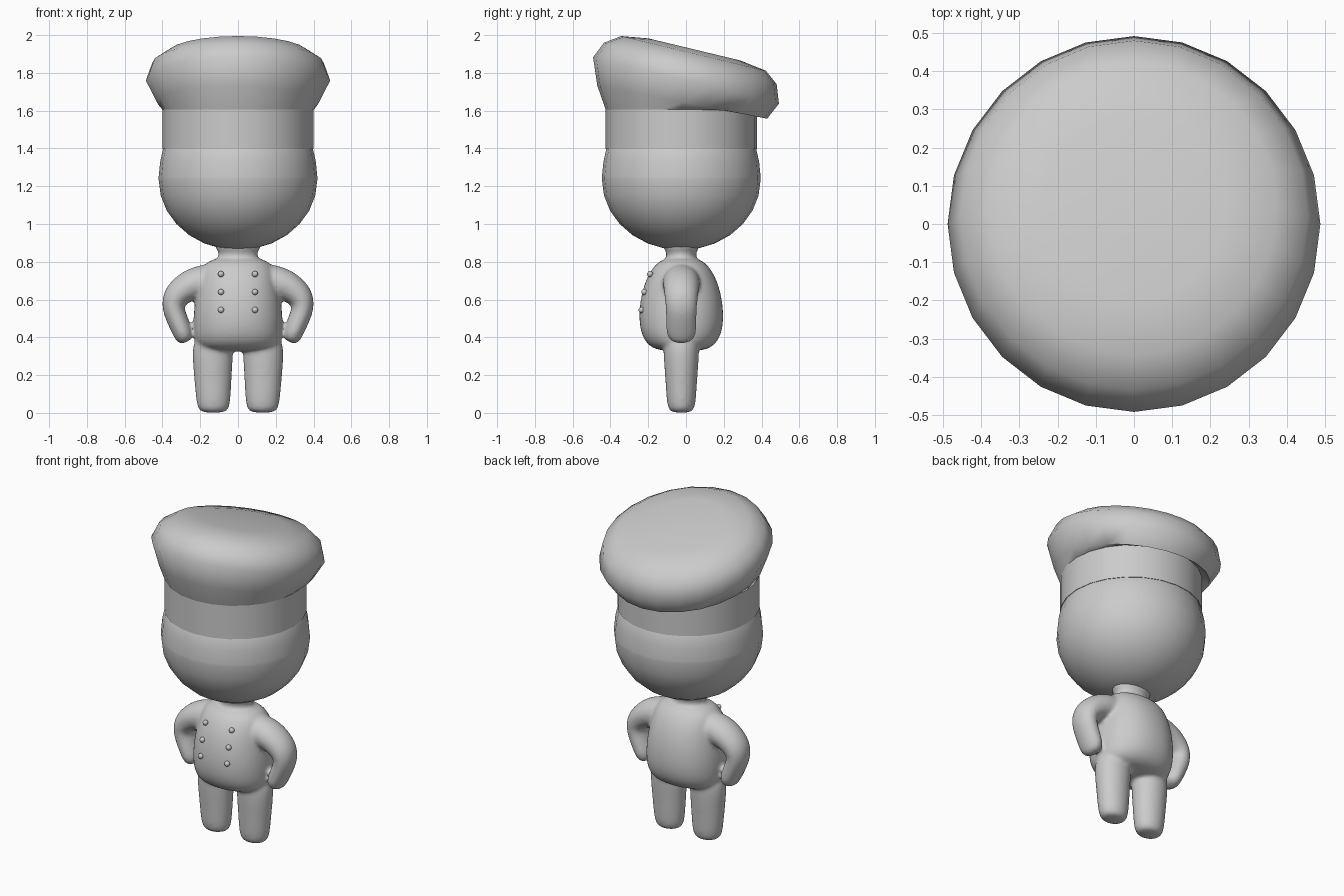
import bpy, bmesh
from math import sin, cos, pi, radians
from mathutils import Euler, Vector

if "Cube" in bpy.data.objects:
    bpy.data.objects.remove(bpy.data.objects["Cube"])

CY = -0.025  # body axis, slightly ahead of the hat centre

grey = bpy.data.materials.new("plain grey")
grey.use_nodes = True
grey.diffuse_color = (0.6, 0.6, 0.6, 1)
grey.node_tree.nodes["Principled BSDF"].inputs["Base Color"].default_value = (0.6, 0.6, 0.6, 1)


def ring(x, y, z, rx, ry=None, tip=0, lean=0):
    """Ellipse at a point, tipped about x and leaned about y (degrees)."""
    return Vector((x, y, z)), rx, ry or rx, Euler((radians(tip), radians(lean), 0))


def loft(bm, rings, sides=24, power=2.0):
    """Closed skin through a list of rings."""
    def bulge(v):
        return abs(v) ** (2 / power) * (1 if v > 0 else -1)
    loops = []
    for centre, rx, ry, turn in rings:
        loop = []
        for i in range(sides):
            a = 2 * pi * i / sides
            p = Vector((rx * bulge(cos(a)), ry * bulge(sin(a)), 0))
            p.rotate(turn)
            loop.append(bm.verts.new(centre + p))
        loops.append(loop)
    faces = [bm.faces.new(loops[0]), bm.faces.new(loops[-1])]
    for low, high in zip(loops, loops[1:]):
        for i in range(sides):
            j = (i + 1) % sides
            faces.append(bm.faces.new((low[i], low[j], high[j], high[i])))
    bmesh.ops.recalc_face_normals(bm, faces=faces)


def finish(name, bm, angle=50):
    mesh = bpy.data.meshes.new(name)
    bm.to_mesh(mesh)
    bm.free()
    mesh.materials.append(grey)
    obj = bpy.data.objects.new(name, mesh)
    bpy.context.collection.objects.link(obj)
    bpy.ops.object.select_all(action="DESELECT")
    obj.select_set(True)
    bpy.context.view_layer.objects.active = obj
    bpy.ops.object.shade_smooth_by_angle(angle=radians(angle))
    return obj


# Head: a rounded egg, narrowing into the hat band
bm = bmesh.new()
angles = [radians(a) for a in range(12, 91, 13)]
head = [(0.42 * sin(a), 1.235 - 0.373 * cos(a)) for a in angles]
head += [(0.42, 1.25), (0.412, 1.33), (0.395, 1.405), (0.3, 1.56)]
loft(bm, [ring(0, CY, z, r) for r, z in head])
finish("head", bm)

# Hat band
bm = bmesh.new()
loft(bm, [ring(0, CY, z, 0.4) for z in (1.398, 1.607)])
finish("hat_band", bm)

# Puffy hat crown, sloping down to the back
bm = bmesh.new()
loft(bm, [
    ring(0, CY, 1.605, 0.4),
    ring(0, -0.02, 1.645, 0.43, 0.458, tip=-11),
    ring(0, 0, 1.76, 0.488, 0.507, tip=-14),
    ring(0, 0.023, 1.85, 0.455, 0.47, tip=-13.5),
    ring(0, 0.04, 1.903, 0.375, 0.394, tip=-13.5),
    ring(0, 0.045, 1.924, 0.24, 0.25, tip=-13.5)])
finish("hat_crown", bm, 60)

# Body: torso, neck, legs and arms fused into one soft form
bm = bmesh.new()
torso = [(0.325, 0.16, 0.11), (0.355, 0.225, 0.18), (0.43, 0.238, 0.222),
         (0.55, 0.237, 0.227), (0.68, 0.215, 0.202), (0.78, 0.19, 0.15),
         (0.825, 0.13, 0.085)]
loft(bm, [ring(0, CY, z, rx, ry) for z, rx, ry in torso], power=2.2)
neck = [(0.74, 0.14, 0.1), (0.82, 0.106, 0.08), (0.845, 0.1, 0.077),
        (0.87, 0.115, 0.092), (0.9, 0.14, 0.11)]
loft(bm, [ring(0, CY, z, rx, ry) for z, rx, ry in neck])
leg = [(0, 0.13, 0.06, 0.05), (0.02, 0.13, 0.083, 0.07),
       (0.07, 0.131, 0.092, 0.079), (0.2, 0.133, 0.101, 0.086),
       (0.32, 0.135, 0.11, 0.097), (0.42, 0.13, 0.1, 0.09)]
arm = [(0.1, 0.7, 0.1, 0.1, 90), (0.22, 0.692, 0.088, 0.1, 102),
       (0.287, 0.659, 0.08, 0.095, 120), (0.337, 0.61, 0.072, 0.088, 150),
       (0.346, 0.555, 0.06, 0.083, 188), (0.318, 0.485, 0.056, 0.082, 203),
       (0.288, 0.415, 0.053, 0.08, 203), (0.278, 0.385, 0.042, 0.06, 203),
       (0.274, 0.374, 0.02, 0.03, 203)]
for side in (-1, 1):
    loft(bm, [ring(side * x, CY, z, rx, ry) for z, x, rx, ry in leg])
    loft(bm, [ring(side * x, CY, z, rx, ry, lean=side * a) for x, z, rx, ry, a in arm])
body = finish("body", bm)
round_off = body.modifiers.new("round_off", "SUBSURF")
round_off.levels = round_off.render_levels = 2
fuse = body.modifiers.new("fuse", "REMESH")
fuse.mode = "VOXEL"
fuse.voxel_size = 0.01
fuse.use_smooth_shade = True
soften = body.modifiers.new("soften", "SMOOTH")
soften.factor = 0.5
soften.iterations = 12

# Two columns of jacket buttons
bm = bmesh.new()
for side in (-1, 1):
    for y, z in ((-0.19, 0.735), (-0.22, 0.64), (-0.235, 0.545)):
        new = bmesh.ops.create_uvsphere(bm, u_segments=12, v_segments=8, radius=0.016)
        bmesh.ops.translate(bm, verts=new["verts"], vec=(side * 0.09, y, z))
finish("jacket_buttons", bm)
